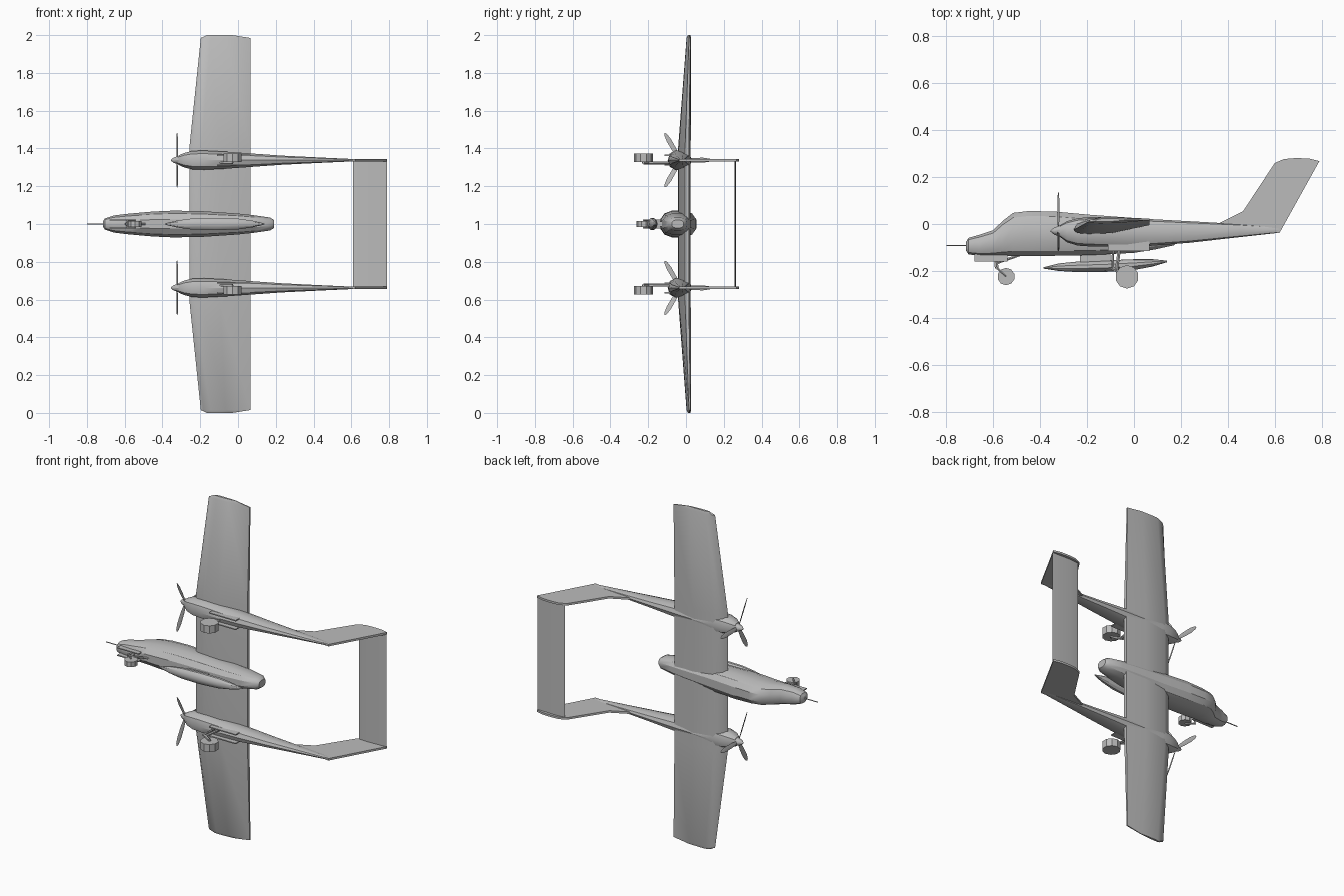
import bpy, bmesh
from math import sin, cos, pi, radians
from mathutils import Vector

if "Cube" in bpy.data.objects:
    bpy.data.objects.remove(bpy.data.objects["Cube"])

GREY = bpy.data.materials.new("plain_grey")
GREY.use_nodes = True
COLOUR = (0.5, 0.5, 0.5, 1)
GREY.diffuse_color = COLOUR
GREY.node_tree.nodes["Principled BSDF"].inputs["Base Color"].default_value = COLOUR

MID = 1.0      # height of the fuselage axis
BOOM = 0.338   # distance from the axis to each boom


def finish(name, bm, angle=32):
    bmesh.ops.recalc_face_normals(bm, faces=bm.faces)
    mesh = bpy.data.meshes.new(name)
    bm.to_mesh(mesh)
    bm.free()
    mesh.materials.append(GREY)
    ob = bpy.data.objects.new(name, mesh)
    bpy.context.collection.objects.link(ob)
    bpy.ops.object.select_all(action="DESELECT")
    ob.select_set(True)
    bpy.context.view_layer.objects.active = ob
    bpy.ops.object.shade_smooth_by_angle(angle=radians(angle))
    return ob


def loft(name, rings, angle=32):
    """Skin a list of equal rings of points and cap both ends."""
    bm = bmesh.new()
    rows = [[bm.verts.new(p) for p in ring] for ring in rings]
    n = len(rows[0])
    for a, b in zip(rows, rows[1:]):
        for i in range(n):
            j = (i + 1) % n
            bm.faces.new((a[i], a[j], b[j], b[i]))
    bm.faces.new(rows[0])
    bm.faces.new(rows[-1])
    return finish(name, bm, angle)


def body(name, z, stations, sides=12, power=0.8, angle=32):
    """Loft along x from (x, top, bottom, half width)."""
    def shape(v):
        return abs(v) ** power * (1 if v > 0 else -1)
    rings = []
    for x, top, bottom, half in stations:
        turns = [2 * pi * (i + 0.5) / sides for i in range(sides)]
        rings.append([(x, (top + bottom) / 2 + shape(sin(t)) * (top - bottom) / 2,
                       z + shape(cos(t)) * half) for t in turns])
    return loft(name, rings, angle)


def box(name, x, y, z):
    return loft(name, [[(a, y[0], z[0]), (a, y[1], z[0]), (a, y[1], z[1]), (a, y[0], z[1])]
                       for a in x])


def rod(name, start, end, radius, tip=None, sides=6):
    a, b = Vector(start), Vector(end)
    q = (b - a).to_track_quat("Z", "Y")
    turns = [2 * pi * (i + 0.5) / sides for i in range(sides)]
    return loft(name, [[c + q @ Vector((r * cos(t), r * sin(t), 0)) for t in turns]
                       for c, r in ((a, radius), (b, radius if tip is None else tip))])


# Fuselage with stepped windscreen and rounded tail
body("fuselage", MID, [
    (-0.715, -0.075, -0.115, 0.015), (-0.705, -0.058, -0.13, 0.03),
    (-0.66, -0.045, -0.137, 0.046), (-0.6, -0.025, -0.138, 0.054),
    (-0.56, 0.015, -0.138, 0.058), (-0.515, 0.05, -0.139, 0.062),
    (-0.45, 0.058, -0.14, 0.068), (-0.34, 0.056, -0.138, 0.073),
    (-0.19, 0.042, -0.135, 0.07), (0, 0.028, -0.125, 0.057),
    (0.09, 0.018, -0.11, 0.047), (0.17, 0.005, -0.092, 0.035),
    (0.19, -0.012, -0.075, 0.022)])
rod("nose_probe", (-0.8, -0.092, MID), (-0.7, -0.092, MID), 0.003)

# Belly tank and its pylon
body("belly_tank", MID, [
    (-0.385, -0.184, -0.19, 0.004), (-0.32, -0.168, -0.2, 0.02),
    (-0.24, -0.16, -0.205, 0.031), (-0.12, -0.155, -0.204, 0.034),
    (0, -0.15, -0.196, 0.03), (0.08, -0.15, -0.181, 0.018),
    (0.14, -0.156, -0.163, 0.003)], sides=10, power=1)
box("tank_pylon", (-0.23, -0.1), (-0.165, -0.125), (MID - 0.012, MID + 0.012))


# Wing: flat top, thickness tapering up towards squared tips
def section(offset, front, back, low, high):
    chord, thick = back - front, high - low
    outline = ((0, 0.25), (0.05, 0.65), (0.2, 1), (0.6, 1), (1, 0.85),
               (1, 0.55), (0.5, 0.05), (0.2, 0), (0.05, 0.05))
    return [(front + u * chord, low + v * thick, MID + offset) for u, v in outline]


half_wing = [(0.4, -0.258, 0.065, -0.042, 0.025), (0.985, -0.197, 0.065, 0.003, 0.027),
             (1.0, -0.165, -0.03, 0.01, 0.023)]
loft("wing", [section(-s[0], *s[1:]) for s in reversed(half_wing)]
     + [section(*s) for s in half_wing])

# Tailplane joining the fin tips
loft("tailplane", [[(0.61, 0.26, z), (0.66, 0.266, z), (0.79, 0.262, z), (0.66, 0.256, z)]
                   for z in (MID - BOOM, MID + BOOM)])

FIN = [(0.365, 0.005), (0.465, 0.055), (0.6, 0.26), (0.64, 0.277), (0.69, 0.281),
       (0.745, 0.279), (0.79, 0.268), (0.62, -0.038), (0.5, -0.03)]

for side, label in ((1, "upper"), (-1, "lower")):
    z = MID + side * BOOM

    # Engine nacelle running back into a slim boom
    body(label + "_boom", z, [
        (-0.315, -0.005, -0.055, 0.026), (-0.285, 0.012, -0.078, 0.04),
        (-0.24, 0.025, -0.092, 0.051), (-0.18, 0.03, -0.096, 0.053),
        (-0.05, 0.026, -0.097, 0.046), (0.07, 0.021, -0.093, 0.037),
        (0.235, 0.012, -0.08, 0.025), (0.45, 0, -0.056, 0.014),
        (0.62, -0.013, -0.037, 0.006)], sides=10)
    loft(label + "_fin", [[(x, y, z + d) for x, y in FIN] for d in (-0.006, 0.006)])

    # Spinner and three-bladed propeller
    body(label + "_spinner", z, [
        (-0.355, -0.027, -0.033, 0.003), (-0.34, -0.015, -0.045, 0.015),
        (-0.31, -0.004, -0.056, 0.026)], sides=10, power=1)
    for k in range(3):
        a = 2 * pi * k / 3
        out, across = Vector((0, cos(a), sin(a))), Vector((0, -sin(a), cos(a)))
        hub = Vector((-0.322, -0.03, z))
        rings = []
        for r, w in ((0.01, 0.007), (0.06, 0.012), (0.12, 0.013), (0.155, 0.008), (0.165, 0.002)):
            twist = across * w + Vector((w * 0.35, 0, 0))
            flat = Vector((0.002, 0, 0))
            c = hub + out * r
            rings.append([c + twist, c + flat, c - twist, c - flat])
        loft(f"{label}_blade_{k + 1}", rings)

    # Main landing gear: doors, legs, axle and wheel
    for d in (-0.026, 0.026):
        box(label + "_gear_door", (-0.11, 0.065), (-0.115, -0.075), (z + d - 0.003, z + d + 0.003))
    leg = z - side * 0.014
    rod(label + "_gear_leg", (-0.06, -0.09, leg), (-0.075, -0.2, leg), 0.008)
    rod(label + "_gear_brace", (-0.088, -0.09, leg), (-0.092, -0.195, leg), 0.006)
    rod(label + "_trailing_arm", (-0.09, -0.19, leg), (-0.03, -0.225, leg), 0.008)
    rod(label + "_axle", (-0.03, -0.225, leg), (-0.03, -0.225, z + side * 0.01), 0.008)
    rod(label + "_wheel", (-0.03, -0.225, z - side * 0.009), (-0.03, -0.225, z + side * 0.036),
        0.05, sides=10)

# Nose landing gear
for d in (-0.022, 0.022):
    box("nose_gear_door", (-0.68, -0.54), (-0.16, -0.125), (MID + d - 0.003, MID + d + 0.003))
rod("nose_gear_brace", (-0.48, -0.13, MID), (-0.59, -0.168, MID), 0.006)
rod("nose_gear_leg", (-0.59, -0.13, MID), (-0.585, -0.19, MID), 0.009)
for d in (-0.02, 0.02):
    rod("nose_gear_fork", (-0.585, -0.185, MID + d), (-0.545, -0.224, MID + d), 0.005)
rod("nose_gear_crossbar", (-0.585, -0.187, MID - 0.024), (-0.585, -0.187, MID + 0.024), 0.006)
rod("nose_wheel", (-0.545, -0.224, MID - 0.015), (-0.545, -0.224, MID + 0.015), 0.037, sides=10)
